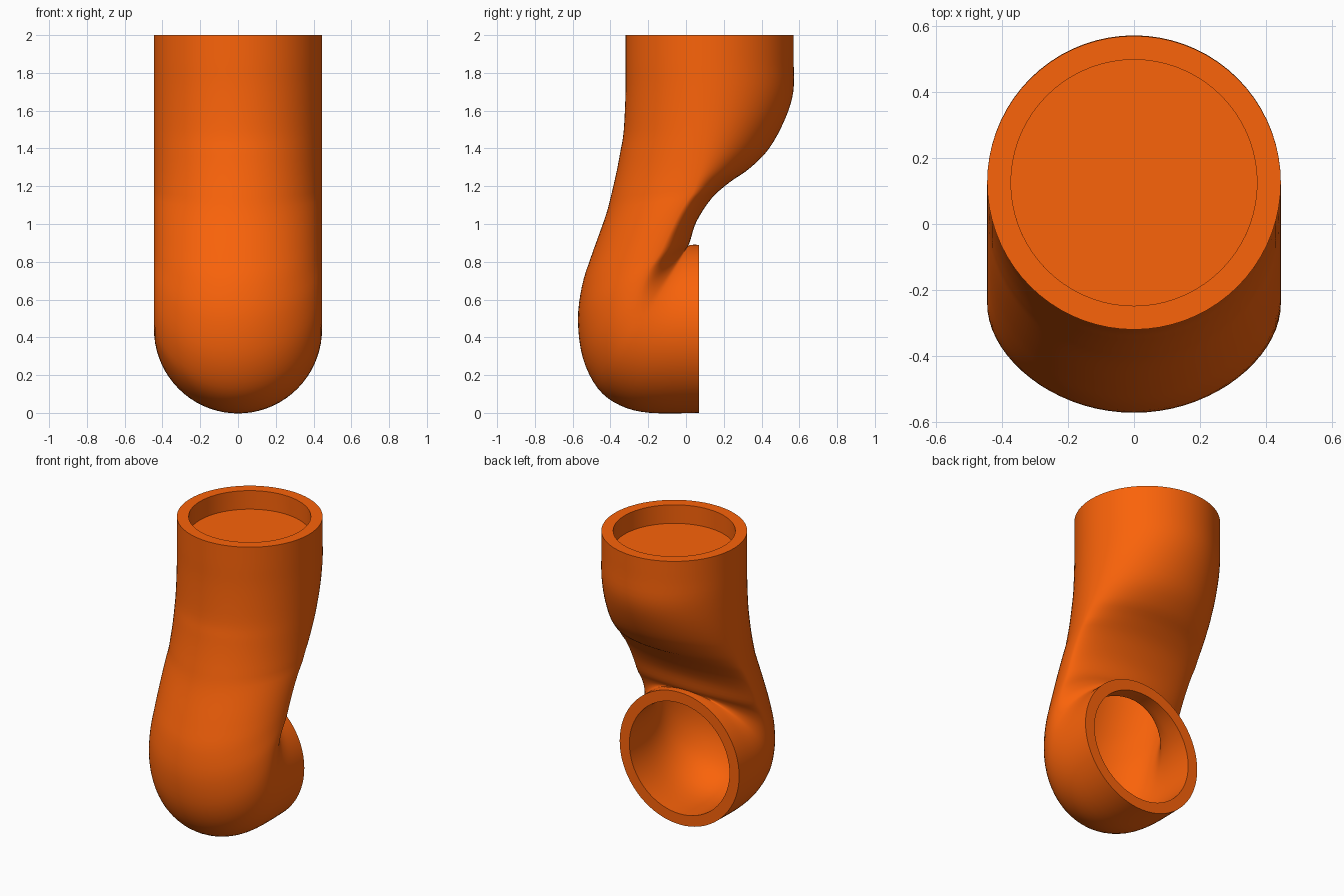
import bpy, bmesh, math
from mathutils import Vector

if "Cube" in bpy.data.objects:
    bpy.data.objects.remove(bpy.data.objects["Cube"])

SEG, SUB = 72, 4
R, WALL = 0.445, 0.072

# Cross-sections as (front y, front z, back y, back z), from the top to the rear mouth
SECTIONS = [
    (-.32, 2.0, .57, 2.0), (-.32, 1.86, .57, 1.86), (-.32, 1.70, .568, 1.70),
    (-.33, 1.49, .525, 1.557), (-.348, 1.38, .44, 1.40), (-.367, 1.28, .335, 1.293),
    (-.392, 1.17, .23, 1.22), (-.425, 1.045, .135, 1.135), (-.50, .834, .055, 1.012),
    (-.55, .675, .022, .91), (-.572, .49, .01, .883), (-.546, .29, .008, .88),
    (-.467, .13, .01, .882), (-.35, .04, .016, .887), (-.19, 0, .03, .89),
    (.07, 0, .07, .89),
]

orange = bpy.data.materials.new("orange")
orange.diffuse_color = (0.96, 0.125, 0.003, 1)
orange.use_nodes = True
orange.node_tree.nodes["Principled BSDF"].inputs["Base Color"].default_value = orange.diffuse_color


def smooth_sections(pts):
    """Catmull-Rom interpolation through the section list."""
    pts = [Vector(p) for p in pts]
    out = []
    for i in range(len(pts) - 1):
        a, b, c, d = pts[max(i - 1, 0)], pts[i], pts[i + 1], pts[min(i + 2, len(pts) - 1)]
        for s in range(SUB):
            t = s / SUB
            out.append(0.5 * (2 * b + (c - a) * t + (2 * a - 5 * b + 4 * c - d) * t * t
                              + (3 * b - a - 3 * c + d) * t ** 3))
    return out + [pts[-1]]


def add_ring(bm, sec, inset):
    """Round front half, back half squashed where the bend is tight."""
    front, back = Vector((0, sec[0], sec[1])), Vector((0, sec[2], sec[3]))
    span = (back - front).length
    axis = (back - front) / span
    depth_f = min(max(R, span / 2), span * .76)
    mid = front + axis * depth_f
    depth_b = span - depth_f - inset * min(max((span - .68) / .2, .15), 1)
    depth_f -= inset
    ring = []
    for k in range(SEG):
        a = 2 * math.pi * k / SEG
        c = math.cos(a)
        ring.append(bm.verts.new(mid + axis * c * (depth_b if c > 0 else depth_f)
                                 + Vector(((R - inset) * math.sin(a), 0, 0))))
    return ring


def finish(bm, name):
    bmesh.ops.recalc_face_normals(bm, faces=bm.faces)
    mesh = bpy.data.meshes.new(name)
    bm.to_mesh(mesh)
    bm.free()
    mesh.materials.append(orange)
    ob = bpy.data.objects.new(name, mesh)
    bpy.context.collection.objects.link(ob)
    bpy.ops.object.select_all(action='DESELECT')
    ob.select_set(True)
    bpy.context.view_layer.objects.active = ob
    bpy.ops.object.shade_smooth_by_angle(angle=math.radians(50))


# Bent pipe: outer skin down, inner skin back up, joined by flat rims
secs = smooth_sections(SECTIONS)
bm = bmesh.new()
rings = [add_ring(bm, s, 0) for s in secs] + [add_ring(bm, s, WALL) for s in reversed(secs)]
for i, r0 in enumerate(rings):
    r1 = rings[(i + 1) % len(rings)]
    for k in range(SEG):
        n = (k + 1) % SEG
        bm.faces.new((r0[k], r0[n], r1[n], r1[k]))
finish(bm, "bent_pipe")

# Plate closing the pipe just below the top rim
bm = bmesh.new()
low = add_ring(bm, (-.32, 1.85, .57, 1.85), WALL - .01)
top = add_ring(bm, (-.32, 1.875, .57, 1.875), WALL - .01)
bm.faces.new(low)
bm.faces.new(top)
for k in range(SEG):
    n = (k + 1) % SEG
    bm.faces.new((low[k], low[n], top[n], top[k]))
finish(bm, "inner_plate")
